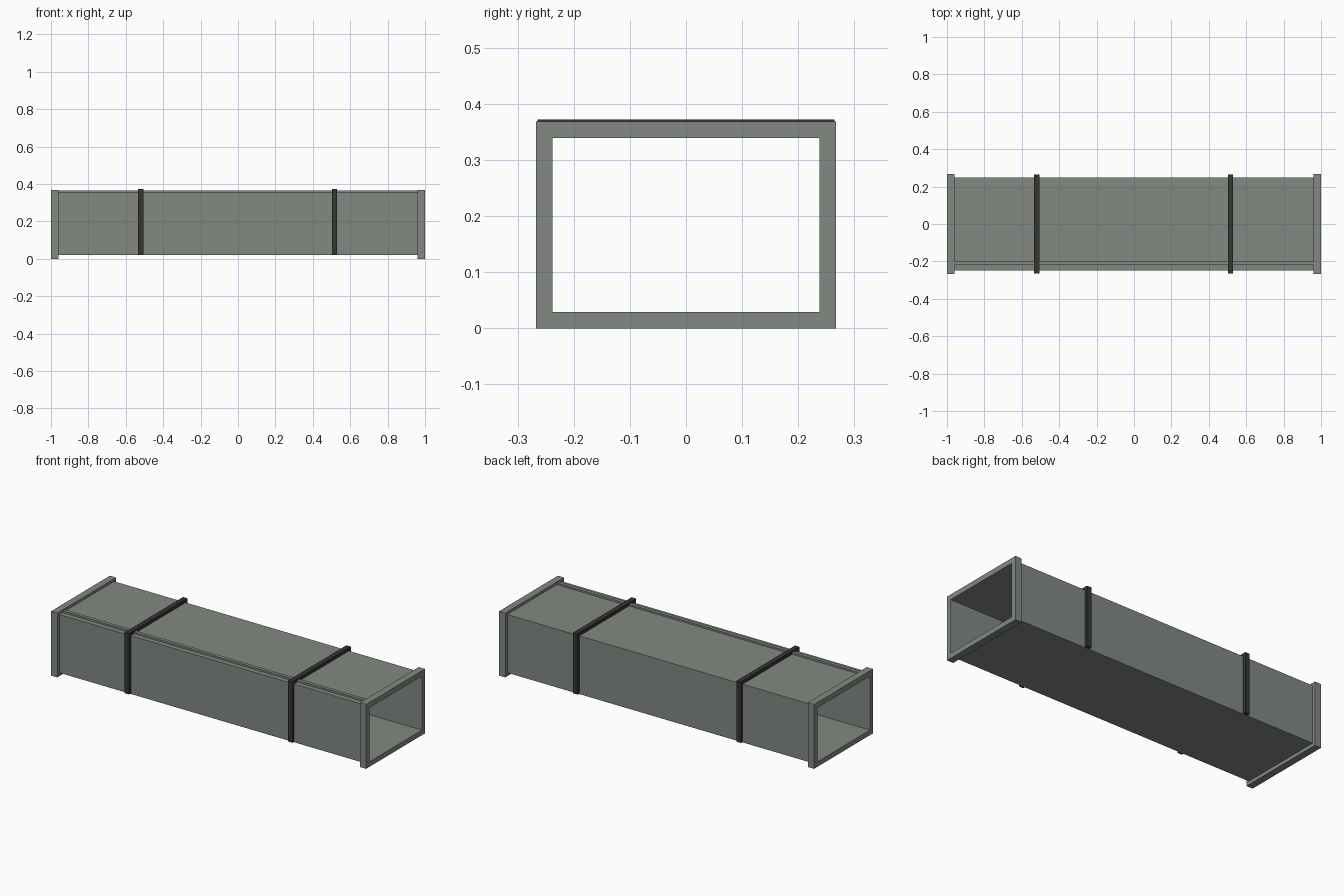
import bpy

if "Cube" in bpy.data.objects:
    bpy.data.objects.remove(bpy.data.objects["Cube"])

def material(name, col):
    m = bpy.data.materials.new(name)
    m.diffuse_color = (*col, 1)
    m.use_nodes = True
    m.node_tree.nodes["Principled BSDF"].inputs["Base Color"].default_value = m.diffuse_color
    return m

GREY = material("duct_grey", (0.225, 0.25, 0.225))
DARK = material("strap_dark", (0.035, 0.035, 0.034))

def mesh(name, verts, faces, mat):
    me = bpy.data.meshes.new(name)
    me.from_pydata(verts, [], faces)
    me.materials.append(mat)
    ob = bpy.data.objects.new(name, me)
    bpy.context.collection.objects.link(ob)
    return ob

def box(name, x0, x1, y0, y1, z0, z1, mat):
    v = [(x, y, z) for x in (x0, x1) for y in (y0, y1) for z in (z0, z1)]
    f = [(0, 1, 3, 2), (4, 6, 7, 5), (0, 4, 5, 1),
         (2, 3, 7, 6), (0, 2, 6, 4), (1, 5, 7, 3)]
    return mesh(name, v, f, mat)

def frame(name, x0, x1, outer, inner, mat):
    """Rectangular tube along x; outer and inner are (half width, z0, z1)."""
    v = []
    for x in (x0, x1):
        for w, a, b in (outer, inner):
            v += [(x, -w, a), (x, w, a), (x, w, b), (x, -w, b)]
    f = []
    for i in range(4):
        j = (i + 1) % 4
        f += [(i, i + 8, j + 8, j), (i + 4, j + 4, j + 12, i + 12),
              (i, j, j + 4, i + 4), (i + 8, i + 12, j + 12, j + 8)]
    ob = mesh(name, v, [q[::-1] for q in f], mat)
    return ob

OPENING = (0.238, 0.029, 0.339)

# Hollow duct body
frame("duct_body", -0.965, 0.965, (0.249, 0.02, 0.354), OPENING, GREY)

# Raised seam along the front of the top
box("top_seam", -0.96, 0.96, -0.220, -0.200, 0.350, 0.364, GREY)

# End flanges
for side, s in (("left", -1), ("right", 1)):
    x0, x1 = sorted((s * 0.96, s * 1.0))
    frame(side + "_flange", x0, x1, (0.267, 0.0, 0.369), OPENING, GREY)

# Straps over the sides and top, open underneath
for side, x in (("left", -0.52), ("right", 0.516)):
    x0, x1 = x - 0.014, x + 0.014
    prof = [(-0.265, 0.023), (-0.265, 0.372), (0.265, 0.372), (0.265, 0.023),
            (0.247, 0.023), (0.247, 0.352), (-0.247, 0.352), (-0.247, 0.023)]
    v = [(xx, y, z) for xx in (x0, x1) for y, z in prof]
    f = [(i, i + 8, (i + 1) % 8 + 8, (i + 1) % 8) for i in range(8)]
    for a in ((0, 1, 6, 7), (1, 2, 5, 6), (2, 3, 4, 5)):
        f += [a, tuple(i + 8 for i in a[::-1])]
    mesh(side + "_strap", v, f, DARK)

# Consistent outward normals
import bmesh
for ob in bpy.data.objects:
    bm = bmesh.new()
    bm.from_mesh(ob.data)
    bmesh.ops.recalc_face_normals(bm, faces=bm.faces)
    bm.to_mesh(ob.data)
    bm.free()
